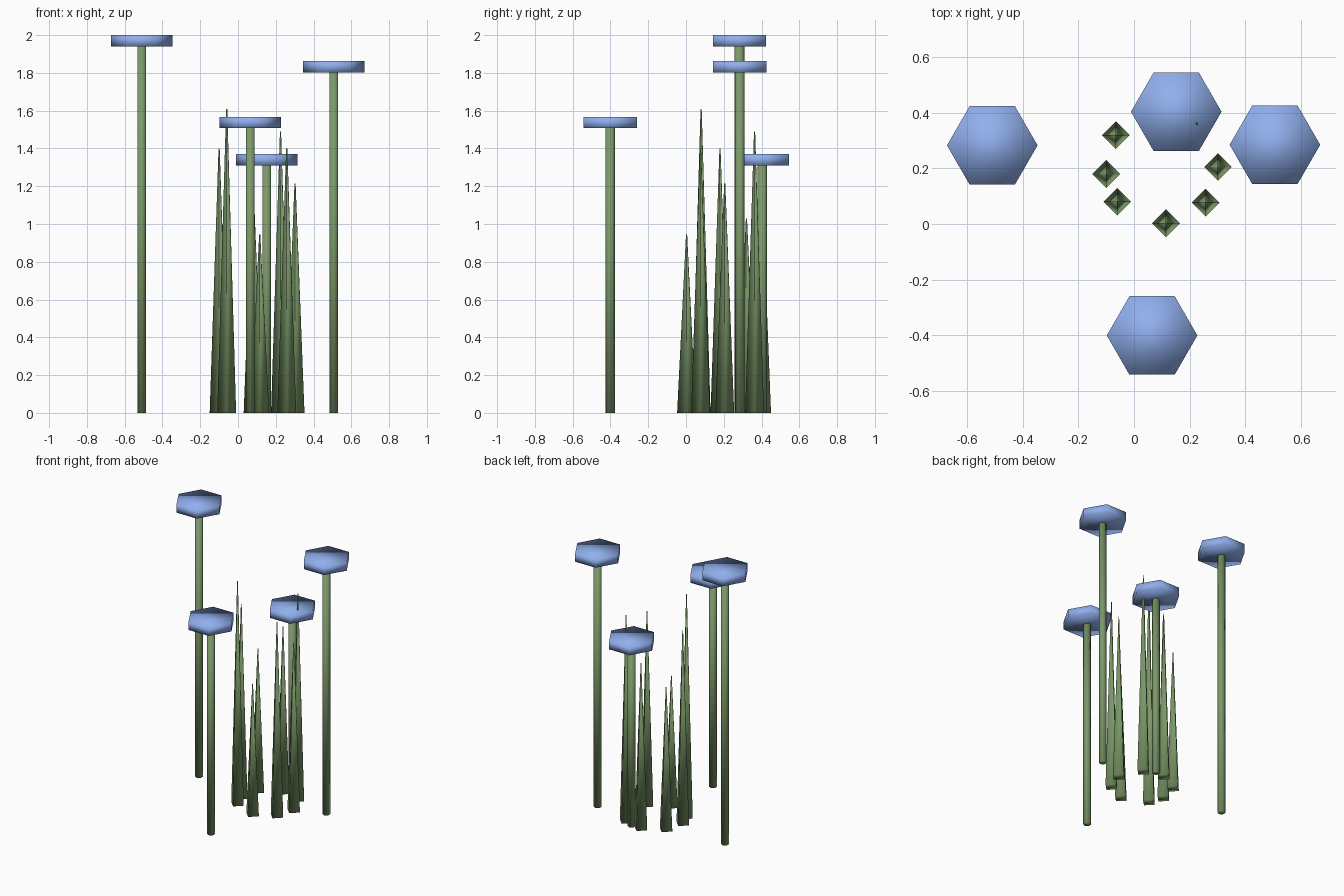
import bpy
import bmesh
import math
from mathutils import Matrix

if "Cube" in bpy.data.objects:
    bpy.data.objects.remove(bpy.data.objects["Cube"])


def material(name, rgb):
    mat = bpy.data.materials.new(name)
    mat.diffuse_color = (*rgb, 1.0)
    mat.use_nodes = True
    mat.node_tree.nodes["Principled BSDF"].inputs["Base Color"].default_value = mat.diffuse_color
    return mat


GREEN = material("leaf_green", (0.20, 0.32, 0.14))
BLUE = material("petal_blue", (0.28, 0.43, 0.85))


def prism(name, x, y, z0, z1, r_bottom, r_top, sides, mat, turn=0.0):
    """Upright smooth-shaded cone or cylinder between two heights."""
    bm = bmesh.new()
    place = Matrix.Translation((x, y, (z0 + z1) / 2)) @ Matrix.Rotation(turn, 4, 'Z')
    bmesh.ops.create_cone(bm, cap_ends=True, segments=sides, radius1=r_bottom,
                          radius2=r_top, depth=z1 - z0, matrix=place)
    for face in bm.faces:
        face.smooth = True
    mesh = bpy.data.meshes.new(name)
    bm.to_mesh(mesh)
    bm.free()
    mesh.materials.append(mat)
    obj = bpy.data.objects.new(name, mesh)
    bpy.context.collection.objects.link(obj)
    return obj


# Flowers: thin hexagonal stem with a flat hexagonal head (x, y, top height)
HEAD = 0.06
flowers = [(-0.51, 0.283, 2.0), (0.507, 0.285, 1.863),
           (0.065, -0.401, 1.567), (0.152, 0.404, 1.37)]
for i, (x, y, top) in enumerate(flowers, 1):
    prism(f"flower_stem_{i}", x, y, 0, top - HEAD, 0.026, 0.026, 6, GREEN)
    prism(f"flower_head_{i}", x, y, top - HEAD, top, 0.163, 0.163, 6, BLUE,
          math.radians(30))

# Grass blades: tall four-sided spikes in a ring (x, y, height)
blades = [(-0.065, 0.32, 1.03), (-0.10, 0.18, 1.40), (-0.06, 0.08, 1.61),
          (0.115, 0.003, 0.945), (0.258, 0.077, 1.40), (0.302, 0.205, 1.215),
          (0.225, 0.363, 1.49), (0.08, 0.40, 1.195)]
for i, (x, y, height) in enumerate(blades, 1):
    prism(f"grass_blade_{i}", x, y, 0, height, 0.05, 0.003, 4, GREEN)
